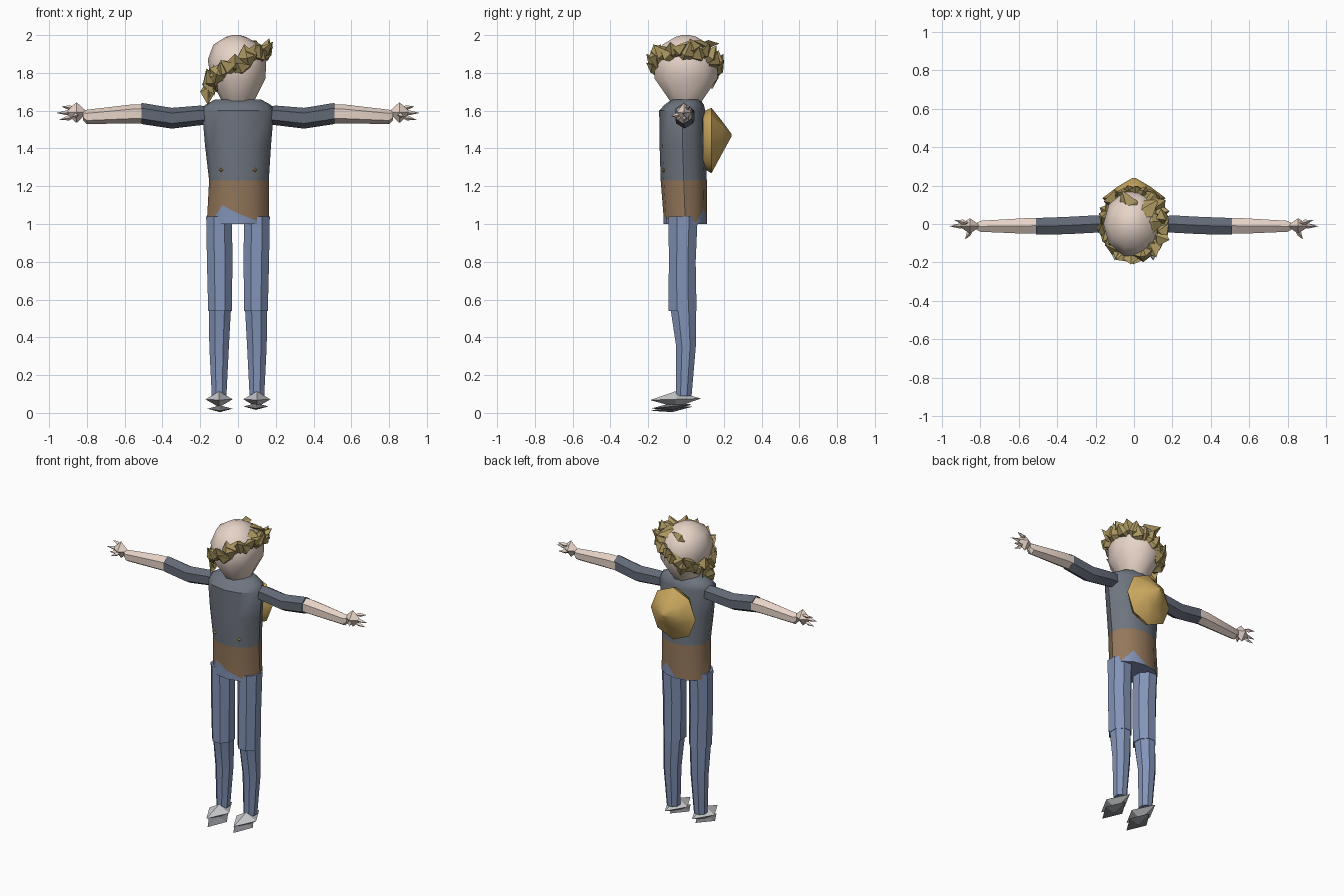
import bpy, bmesh, math, random
from mathutils import Matrix, Vector, Euler

if "Cube" in bpy.data.objects:
    bpy.data.objects.remove(bpy.data.objects["Cube"], do_unlink=True)
random.seed(4)


def material(name, r, g, b):
    col = [(c / 255 / 12.92 if c < 11 else ((c / 255 + 0.055) / 1.055) ** 2.4) for c in (r, g, b)] + [1]
    m = bpy.data.materials.new(name)
    m.use_nodes = True
    m.diffuse_color = col
    m.node_tree.nodes["Principled BSDF"].inputs["Base Color"].default_value = col
    return m


SKIN = material("skin", 230, 211, 199)
HAIR = material("hair_gold", 174, 154, 98)
GOLD = material("pack_gold", 204, 169, 95)
VEST = material("vest_grey", 110, 117, 127)
SLEEVE = material("sleeve_grey", 98, 105, 118)
BROWN = material("waist_brown", 148, 119, 91)
DENIM = material("denim_blue", 131, 148, 184)
SHOE = material("shoe_grey", 203, 205, 208)
SOLE = material("sole_grey", 130, 132, 137)


def finish(name, bm, mats, smooth=None):
    bmesh.ops.recalc_face_normals(bm, faces=bm.faces)
    me = bpy.data.meshes.new(name)
    bm.to_mesh(me)
    bm.free()
    ob = bpy.data.objects.new(name, me)
    bpy.context.collection.objects.link(ob)
    for m in mats:
        me.materials.append(m)
    if smooth:
        bpy.ops.object.select_all(action='DESELECT')
        ob.select_set(True)
        bpy.context.view_layer.objects.active = ob
        bpy.ops.object.shade_smooth_by_angle(angle=math.radians(smooth))
    return ob


def loft(name, axis, rings, mats, sides=8, smooth=40, turn=0.0, side=1, band=None, lift=None):
    """Skin rings of (position, centre a, centre b, radius a, radius b) along an axis."""
    bm = bmesh.new()
    loops = []
    for j, (p, ca, cb, ra, rb) in enumerate(rings):
        loop = []
        for k in range(sides):
            t = turn + math.tau * k / sides
            a, b = ca + ra * math.cos(t), cb + rb * math.sin(t)
            q = lift(k) if lift and j == 1 else p
            x, y, z = {"x": (q, a, b), "y": (a, q, b), "z": (a, b, q)}[axis]
            loop.append(bm.verts.new((x * side, y, z)))
        loops.append(loop)
    for j in range(len(loops) - 1):
        for k in range(sides):
            n = (k + 1) % sides
            f = bm.faces.new((loops[j][k], loops[j][n], loops[j + 1][n], loops[j + 1][k]))
            f.material_index = band(j) if band else 0
    bm.faces.new(loops[0])
    bm.faces.new(loops[-1]).material_index = band(len(loops)) if band else 0
    return finish(name, bm, mats, smooth)


def gem(bm, centre, size, rot=None):
    """Eight-sided stretched diamond."""
    m = Matrix.Translation(centre) @ (rot or Matrix.Identity(4)) @ Matrix.Diagonal((*size, 1))
    bmesh.ops.create_uvsphere(bm, u_segments=4, v_segments=2, radius=1, matrix=m)


def spike(bm, start, end, width):
    a, b = Vector(start), Vector(end)
    rot = (b - a).to_track_quat('Z', 'Y').to_matrix().to_4x4()
    gem(bm, (a + b) / 2, (width, width, (b - a).length / 2), rot)


# Torso: denim points below the brown waist, vest above
HEM = {0: 1.04, 2: 1.08, 8: 1.10, 9: 1.055, 10: 1.025}
loft("torso", "z", [
    (1.00, 0, -0.005, 0.165, 0.115),
    (1.01, 0, -0.005, 0.165, 0.115),
    (1.23, 0.005, -0.012, 0.158, 0.122),
    (1.42, 0, -0.018, 0.175, 0.122),
    (1.60, 0, -0.02, 0.19, 0.122),
    (1.63, 0, -0.01, 0.175, 0.105),
    (1.66, 0, 0.0, 0.12, 0.075)],
    [DENIM, BROWN, VEST], sides=12, band=lambda j: min(j, 2),
    lift=lambda k: HEM.get(k, 1.006))

# Vest studs
bm = bmesh.new()
for x in (-0.09, 0.09):
    gem(bm, (x, -0.118, 1.285), (0.012, 0.012, 0.012))
finish("vest_studs", bm, [GOLD])

# Head
loft("head", "z", [
    (1.62, 0, 0, 0.07, 0.07),
    (1.66, 0, 0, 0.09, 0.095),
    (1.77, 0, 0, 0.145, 0.175),
    (1.87, -0.005, 0, 0.155, 0.175),
    (1.95, -0.01, 0, 0.12, 0.13),
    (1.99, -0.01, 0, 0.055, 0.06),
    (2.00, -0.01, 0, 0.02, 0.02)], [SKIN], sides=10, smooth=50)

# Hair: a slanted ring of faceted tufts, high on one side
bm = bmesh.new()
COUNT = 30
for i in range(COUNT):
    t = math.tau * i / COUNT
    x, y = 0.15 * math.cos(t), 0.168 * math.sin(t)
    z = 1.835 + 0.55 * x + random.uniform(-0.025, 0.025)
    rot = Euler((random.uniform(-0.6, 0.6), random.uniform(0.1, 0.9), t + random.uniform(-0.4, 0.4)))
    size = (random.uniform(0.03, 0.045), random.uniform(0.045, 0.06), random.uniform(0.055, 0.075))
    gem(bm, (x, y, z), size, rot.to_matrix().to_4x4())
# Loose locks over the crown
for x, y, z, yaw in ((0.06, 0.08, 1.95, 0.6), (-0.03, 0.1, 1.945, 2.0), (0.09, 0.01, 1.945, 0.1)):
    rot = Euler((-0.5 * y / 0.1, 0.4 * x / 0.1, yaw)).to_matrix().to_4x4()
    gem(bm, (x, y, z), (0.085, 0.06, 0.022), rot)
for x, z in ((-0.16, 1.69), (-0.15, 1.73)):
    spike(bm, (x, 0.02, z + 0.08), (x, -0.06, z - 0.06), 0.04)
finish("hair", bm, [HAIR])

# Rounded pointed pack on the back
loft("back_pack", "y", [
    (0.09, 0, 1.445, 0.12, 0.15),
    (0.135, 0, 1.442, 0.165, 0.173),
    (0.195, 0, 1.46, 0.085, 0.08),
    (0.24, 0, 1.47, 0.008, 0.008)], [GOLD], sides=8, smooth=60, turn=math.pi / 2)

for side, label in ((1, "left"), (-1, "right")):
    # Arm
    loft(label + "_sleeve", "x", [
        (0.15, 0, 1.575, 0.045, 0.045),
        (0.20, 0, 1.575, 0.052, 0.052),
        (0.35, -0.008, 1.56, 0.052, 0.055),
        (0.51, -0.012, 1.585, 0.05, 0.056)], [SLEEVE], sides=6, side=side, turn=math.pi / 2)
    loft(label + "_forearm", "x", [
        (0.50, -0.008, 1.583, 0.046, 0.05),
        (0.56, -0.01, 1.583, 0.047, 0.05),
        (0.80, -0.012, 1.567, 0.033, 0.038),
        (0.82, -0.012, 1.575, 0.02, 0.025)], [SKIN], sides=6, side=side, turn=math.pi / 2)

    # Hand with pointed fingers
    bm = bmesh.new()
    gem(bm, (side * 0.855, -0.01, 1.59), (0.06, 0.04, 0.055))
    for start, end in (((0.85, 0, 1.61), (0.935, 0.02, 1.622)),
                       ((0.85, -0.01, 1.59), (0.963, -0.012, 1.588)),
                       ((0.85, -0.01, 1.57), (0.945, -0.005, 1.552)),
                       ((0.84, -0.02, 1.58), (0.88, -0.08, 1.57))):
        spike(bm, (side * start[0], *start[1:]), (side * end[0], *end[1:]), 0.013)
    finish(label + "_hand", bm, [SKIN])

    # Leg
    loft(label + "_thigh", "z", [
        (0.54, 0.095, -0.018, 0.068, 0.08),
        (0.80, 0.097, -0.02, 0.073, 0.077),
        (1.04, 0.10, -0.015, 0.074, 0.083)], [DENIM], sides=8, side=side, turn=math.pi / 8)
    loft(label + "_shin", "z", [
        (0.09, 0.10, -0.012, 0.042, 0.045),
        (0.35, 0.10, 0.0, 0.056, 0.056),
        (0.56, 0.096, -0.015, 0.064, 0.074)], [DENIM], sides=8, side=side, turn=math.pi / 8)

    # Shoe with a loose angular sole
    drop = 0.0 if side < 0 else 0.012
    bm = bmesh.new()
    gem(bm, (side * 0.10, -0.055, 0.072), (0.072, 0.135, 0.042), Euler((0.03, 0, 0)).to_matrix().to_4x4())
    finish(label + "_shoe", bm, [SHOE])
    bm = bmesh.new()
    gem(bm, (side * 0.095, -0.075, 0.022 + drop), (0.066, 0.11, 0.018), Euler((0.1, 0, 0)).to_matrix().to_4x4())
    finish(label + "_sole", bm, [SOLE])
